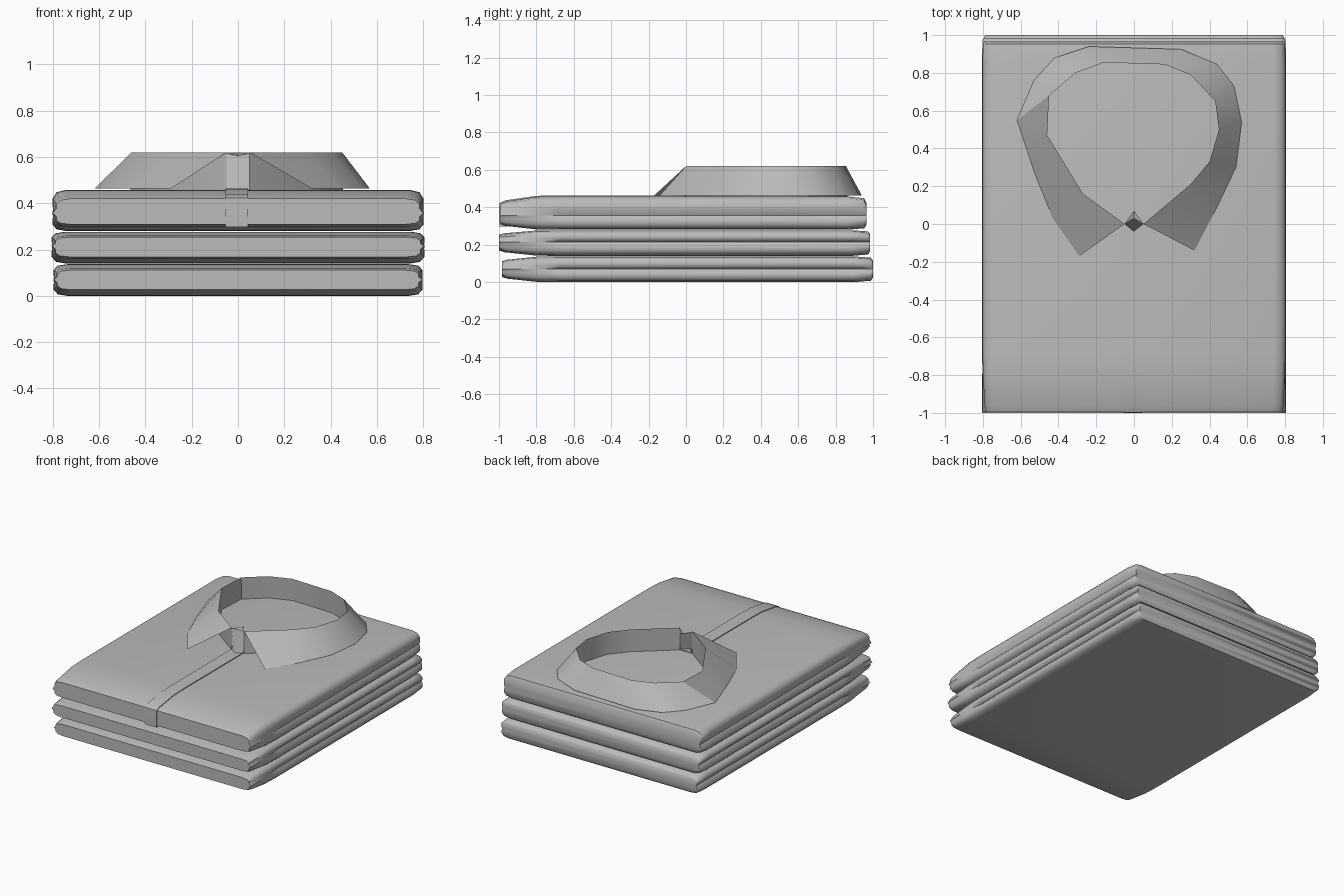
import bpy, bmesh, math

cube = bpy.data.objects.get("Cube")
if cube:
    bpy.data.objects.remove(cube, do_unlink=True)

cloth = bpy.data.materials.new("grey_cloth")
cloth.use_nodes = True
colour = (0.5, 0.5, 0.5, 1)
cloth.diffuse_color = colour
cloth.node_tree.nodes["Principled BSDF"].inputs["Base Color"].default_value = colour


def make(name, verts, faces, angle=40, closed=True):
    mesh = bpy.data.meshes.new(name)
    mesh.from_pydata(verts, [], faces)
    mesh.materials.append(cloth)
    if closed:
        bm = bmesh.new()
        bm.from_mesh(mesh)
        bmesh.ops.recalc_face_normals(bm, faces=bm.faces)
        bm.to_mesh(mesh)
        bm.free()
    obj = bpy.data.objects.new(name, mesh)
    bpy.context.collection.objects.link(obj)
    bpy.ops.object.select_all(action="DESELECT")
    obj.select_set(True)
    bpy.context.view_layer.objects.active = obj
    bpy.ops.object.shade_smooth_by_angle(angle=math.radians(angle))
    return obj


def loft(rings, caps=True):
    n = len(rings[0])
    verts = [v for ring in rings for v in ring]
    faces = [(r * n + i, r * n + (i + 1) % n, (r + 1) * n + (i + 1) % n, (r + 1) * n + i)
             for r in range(len(rings) - 1) for i in range(n)]
    if caps:
        faces += [tuple(range(n)), tuple(range(len(verts) - n, len(verts)))]
    return verts, faces


def half_fold(name, mid, outer, front, back, width):
    """One half of a folded layer, between its middle plane and its outer face."""
    h = outer - mid
    # y, reach of the outer face, side inset, inset at the middle plane
    stations = [(front, 0.62, 0.02, 0.004), (front + 0.03, 0.74, 0.014, 0.002),
                (-0.8, 0.98, 0.006, 0.004), (-0.68, 1, 0.003, 0.02),
                (back - 0.1, 1, 0.003, 0.02), (back - 0.012, 0.9, 0.006, 0.02),
                (back, 0.65, 0.012, 0.02)]
    rings = []
    for y, reach, side, groove in stations:
        w = width - side
        right = [(width - groove, 0), (w, 0.3 * reach), (w, 0.62 * reach),
                 (w - 0.018, 0.9 * reach), (w - 0.06, reach)]
        section = right + [(-x, t) for x, t in reversed(right)]
        rings.append([(x, y, mid + h * t) for x, t in section])
    make(name, *loft(rings), angle=50)


# Three folded layers: bottom, middle and top
layers = [("bottom", 0.0, 0.07, 0.137, -0.985, 1.0, 0.8),
          ("middle", 0.14, 0.215, 0.277, -1.0, 0.985, 0.808),
          ("top", 0.28, 0.357, 0.458, -0.993, 0.965, 0.805)]
for label, low, mid, high, front, back, width in layers:
    half_fold(label + "_layer_lower_fold", mid, low, front, back, width)
    half_fold(label + "_layer_upper_fold", mid, high, front, back, width)

# Button strip running down the front and over the fold
path = [(0.0, 0.464), (-0.68, 0.464), (-0.8, 0.461), (-0.965, 0.437),
        (-0.998, 0.422), (-1.0, 0.36), (-0.998, 0.298)]
strip = []
for y, z in path:
    inner_y, inner_z = max(y, -0.96) * 0.99, z - 0.03 if y > -0.99 else z
    strip.append([(-0.055, inner_y, inner_z), (-0.053, y, z),
                  (0.043, y, z), (0.045, inner_y, inner_z)])
make("button_strip", *loft(strip))

# Collar: sloping leaf from the neck edge down to the outer edge
neck = [(-0.05, 0), (-0.27, 0.16), (-0.46, 0.47), (-0.45, 0.68), (-0.31, 0.8),
        (-0.16, 0.855), (0.16, 0.845), (0.3, 0.79), (0.43, 0.65), (0.45, 0.5),
        (0.4, 0.33), (0.3, 0.21), (0.05, 0)]
hem = [(-0.29, -0.17), (-0.43, 0.03), (-0.53, 0.28), (-0.62, 0.55), (-0.53, 0.76),
       (-0.42, 0.88), (-0.24, 0.94), (0.25, 0.925), (0.44, 0.845), (0.53, 0.73),
       (0.57, 0.54), (0.54, 0.3), (0.43, 0.07), (0.32, -0.14)]
top_z, base_z = 0.62, 0.463
n = len(neck)
half = n // 2
leaf_verts = [(x, y, top_z) for x, y in neck] + [(x, y, base_z) for x, y in hem]
leaf_faces = []
for i in range(n - 1):
    j = n + i + (1 if i >= half else 0)
    leaf_faces.append((i, i + 1, j + 1, j))
leaf_faces.append((half, n + half + 1, n + half))
make("collar_leaf", leaf_verts, leaf_faces, 30, closed=False)

# Collar stand: upright band inside the leaf
stand_verts = [(x, y, top_z) for x, y in neck] + \
              [(x * 1.01, y * 1.01, base_z - 0.005) for x, y in neck]
stand_faces = [(i, n + i, n + i + 1, i + 1) for i in range(n - 1)]
make("collar_stand", stand_verts, stand_faces, 35, closed=False)

# Closed front of the stand, with its small overlapping tab
front_verts = [(-0.05, 0, 0.615), (0, 0.03, 0.605), (0.05, 0, 0.615),
               (-0.05, 0, 0.46), (0, -0.04, 0.46), (0.05, 0, 0.46), (0, 0.07, 0.615)]
front_faces = [(0, 3, 4, 1), (1, 4, 5, 2), (0, 1, 6), (1, 2, 6)]
make("collar_front", front_verts, front_faces, 30, closed=False)
